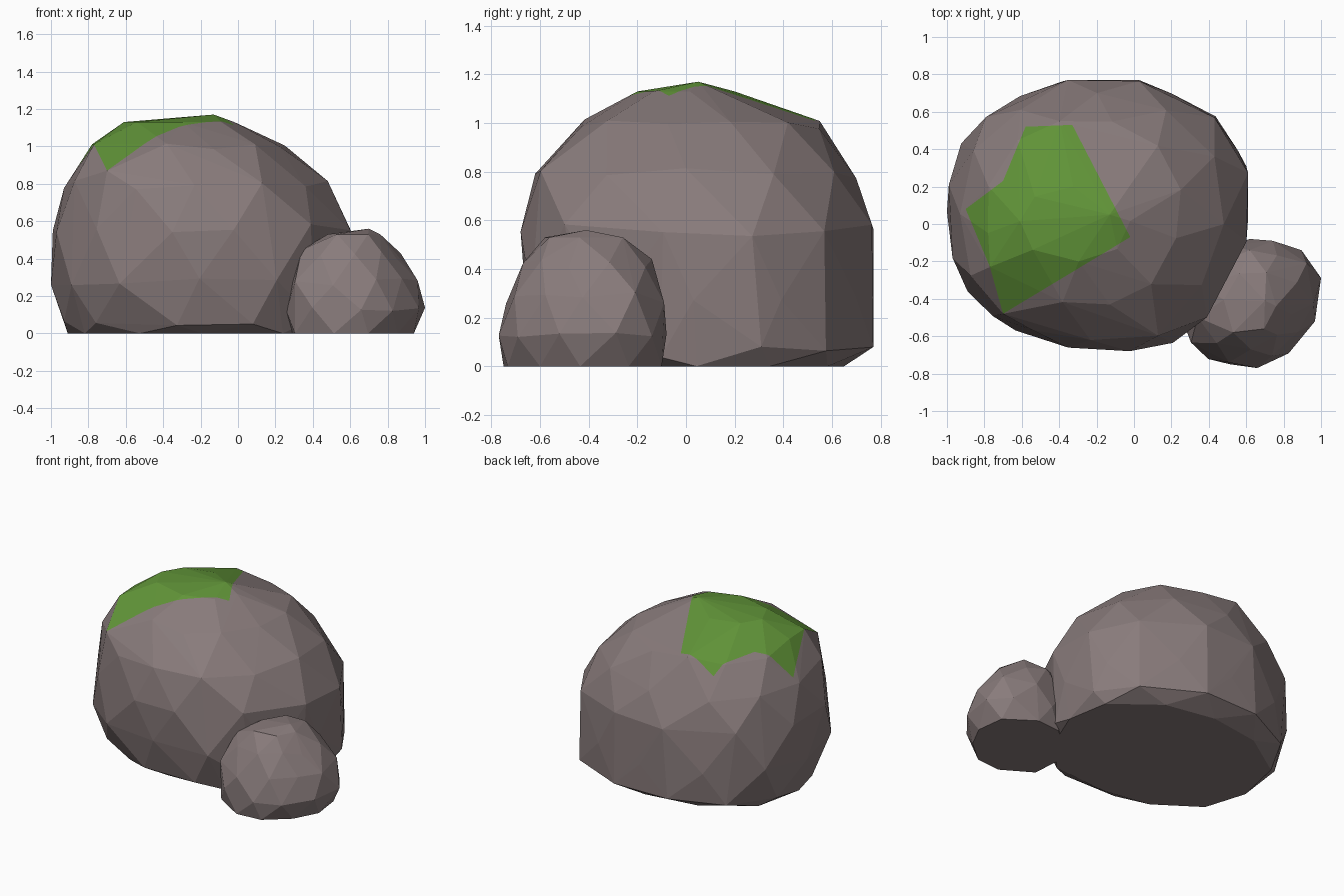
import bpy
import bmesh
import math
import random
from mathutils import Vector

default_cube = bpy.data.objects.get("Cube")
if default_cube:
    bpy.data.objects.remove(default_cube, do_unlink=True)


def make_material(name, colour):
    material = bpy.data.materials.new(name)
    material.use_nodes = True
    material.diffuse_color = colour
    material.node_tree.nodes["Principled BSDF"].inputs["Base Color"].default_value = colour
    return material


stone = make_material("warm grey stone", (0.25, 0.2, 0.2, 1))
moss = make_material("moss green", (0.12, 0.3, 0.04, 1))


def span(values, low, high):
    """Stretch a list of values so it runs exactly from low to high."""
    small, large = min(values), max(values)
    return [low + (v - small) / (large - small) * (high - low) for v in values]


def plan_radius(plan, angle):
    """Radius of the plan outline, blended between evenly spaced spokes."""
    spoke = angle / math.tau * len(plan)
    first = math.floor(spoke)
    blend = spoke - first
    return plan[first % len(plan)] * (1 - blend) + plan[(first + 1) % len(plan)] * blend


def rock_mesh(levels, plan, knobs, sides, seed):
    """Convex faceted boulder through staggered, uneven rings and a few knobs."""
    rng = random.Random(seed)
    bm = bmesh.new()
    for i, (z, left, right, front, back) in enumerate(levels):
        inner = 0 < i < len(levels) - 1
        count = sides if i < len(levels) - 1 else sides - 4
        ring = []
        for k in range(count):
            a = math.tau * (k + i / 2 + rng.uniform(-0.12, 0.12)) / count
            r = plan_radius(plan, a)
            ring.append((r * math.cos(a), r * math.sin(a)))
        xs = span([p[0] for p in ring], left, right)
        ys = span([p[1] for p in ring], front, back)
        for x, y in zip(xs, ys):
            bm.verts.new((x, y, z + inner * rng.uniform(-0.025, 0.025)))
    for knob in knobs:
        bm.verts.new(knob)
    hull = bmesh.ops.convex_hull(bm, input=bm.verts)
    loose = {g for g in hull["geom_interior"] + hull["geom_unused"]
             if isinstance(g, bmesh.types.BMVert)}
    bmesh.ops.delete(bm, geom=list(loose), context="VERTS")
    bmesh.ops.recalc_face_normals(bm, faces=bm.faces)
    return bm


def inside(point, outline):
    """Even-odd test in plan."""
    hit = False
    for a, b in zip(outline, outline[1:] + outline[:1]):
        if (a[1] > point.y) != (b[1] > point.y):
            t = (point.y - a[1]) / (b[1] - a[1])
            hit ^= point.x < a[0] + t * (b[0] - a[0])
    return hit


def cut_patch(bm, outline, floor):
    """Cut a plan outline into the upper faces and give it the second material."""
    for a, b in zip(outline, outline[1:] + outline[:1]):
        faces = [f for f in bm.faces if f.calc_center_median().z > floor]
        geom = set(faces)
        for f in faces:
            geom.update(f.edges, f.verts)
        bmesh.ops.bisect_plane(bm, geom=list(geom), dist=0.0001,
                               plane_co=(a[0], a[1], 0),
                               plane_no=Vector((b[1] - a[1], a[0] - b[0], 0)))
    for f in bm.faces:
        centre = f.calc_center_median()
        if centre.z > floor and inside(centre, outline):
            f.material_index = 1


def finish(bm, name, materials):
    mesh = bpy.data.meshes.new(name)
    bm.to_mesh(mesh)
    bm.free()
    for material in materials:
        mesh.materials.append(material)
    bpy.context.collection.objects.link(bpy.data.objects.new(name, mesh))


# Large boulder: height, then left, right, front and back limits
big_levels = [
    (0, -0.91, 0.58, -0.52, 0.65),
    (0.06, -0.93, 0.6, -0.6, 0.77),
    (0.28, -1, 0.61, -0.66, 0.77),
    (0.56, -0.99, 0.61, -0.68, 0.77),
    (0.79, -0.93, 0.48, -0.62, 0.7),
    (0.99, -0.78, 0.25, -0.43, 0.55),
    (1.13, -0.61, -0.02, -0.2, 0.2),
]
big_plan = [1.02, 1.07, 1.04, 1.01, 1.03, 1.06, 1.01, 1.05, 1.03, 1, 1.1, 1]
big_knobs = [(-0.13, 0.05, 1.17), (-0.77, -0.23, 1.01), (-0.7, -0.48, 0.87)]
boulder = rock_mesh(big_levels, big_plan, big_knobs, 12, 4)

# Moss patch on the crown
moss_outline = [(-0.9, 0.08), (-0.7, 0.23), (-0.58, 0.52), (-0.33, 0.53),
                (-0.02, -0.07), (-0.7, -0.48), (-0.77, -0.23)]
cut_patch(boulder, moss_outline, 0.6)
finish(boulder, "large_boulder", [stone, moss])

# Small boulder leaning against the large one
small_levels = [
    (0, 0.29, 0.94, -0.75, -0.1),
    (0.13, 0.26, 1, -0.77, -0.08),
    (0.28, 0.27, 0.96, -0.74, -0.09),
    (0.43, 0.34, 0.87, -0.67, -0.14),
    (0.53, 0.48, 0.76, -0.58, -0.26),
]
small_plan = [0.98, 1.07, 1.07, 1, 0.95, 0.93, 1, 1.13, 1.06, 1, 0.92, 0.88]
small_knobs = [(0.7, -0.41, 0.56)]
finish(rock_mesh(small_levels, small_plan, small_knobs, 10, 7),
       "small_boulder", [stone])
